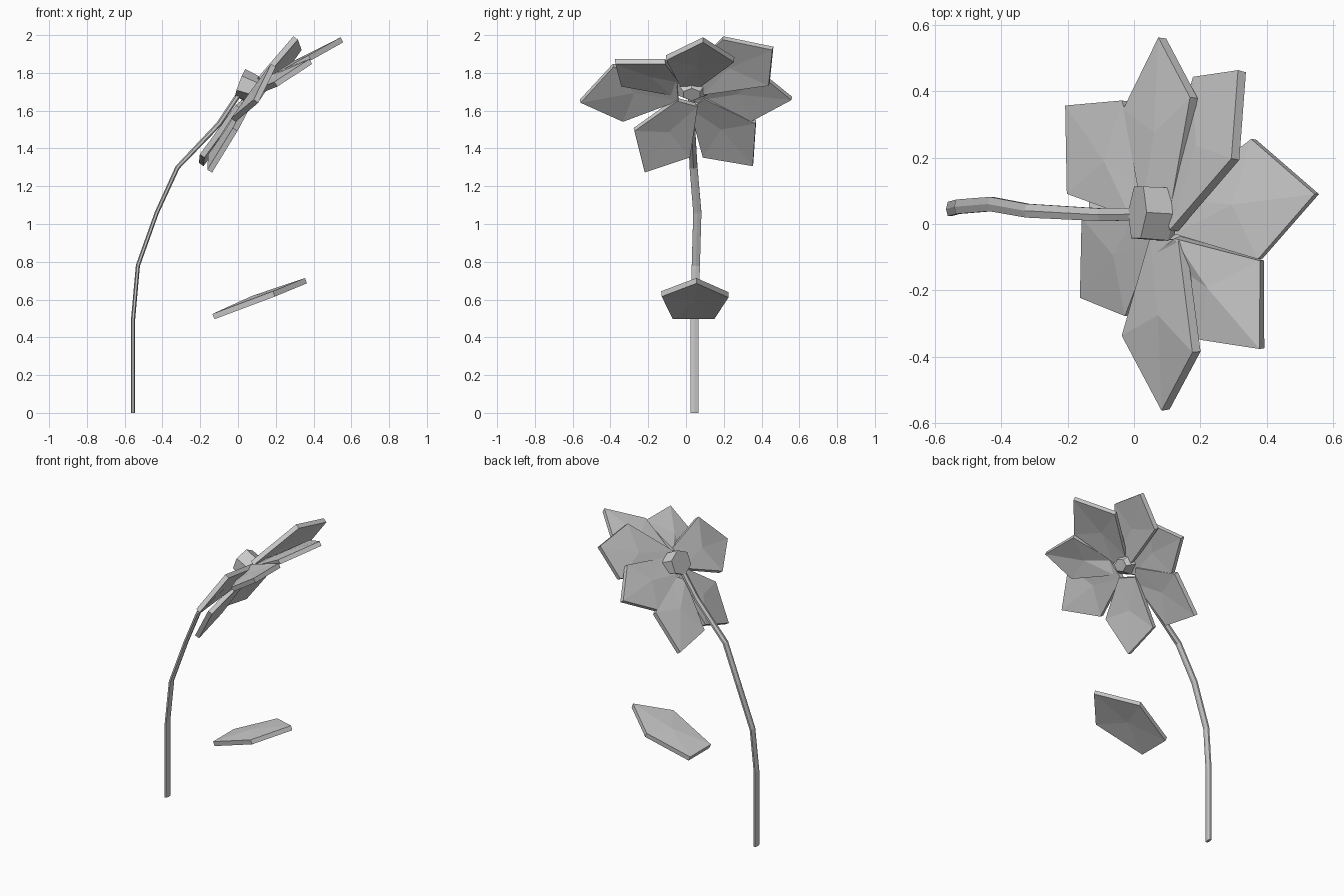
import bpy, math
from mathutils import Vector


def make_object(name, verts, faces):
    mesh = bpy.data.meshes.new(name)
    mesh.from_pydata([tuple(v) for v in verts], [], faces)
    mesh.update()
    obj = bpy.data.objects.new(name, mesh)
    bpy.context.collection.objects.link(obj)
    return obj


def loft(name, path, sizes, sides=6):
    """Tube along a path; sizes = (half width in y, half depth across)."""
    pts = [Vector(p) for p in path]
    verts = []
    for i, p in enumerate(pts):
        t = (pts[min(i + 1, len(pts) - 1)] - pts[max(i - 1, 0)]).normalized()
        across = Vector((0, 1, 0)).cross(t).normalized()
        side = t.cross(across)
        for k in range(sides):
            a = 2 * math.pi * (k + 0.5) / sides
            verts.append(p + side * math.cos(a) * sizes[i][0] + across * math.sin(a) * sizes[i][1])
    faces = [[r * sides + k, r * sides + (k + 1) % sides,
              (r + 1) * sides + (k + 1) % sides, (r + 1) * sides + k]
             for r in range(len(pts) - 1) for k in range(sides)]
    faces += [list(range(sides))[::-1], list(range((len(pts) - 1) * sides, len(pts) * sides))]
    return make_object(name, verts, faces)


def blade(name, outline, back, bulge=0.012, thickness=0.03):
    """Thick pentagonal blade with a slightly raised centre."""
    pts = [Vector(p) for p in outline]
    centre = sum(pts, Vector()) / len(pts) + Vector(back).normalized() * bulge
    n = len(pts)
    obj = make_object(name, pts + [centre], [[i, (i + 1) % n, n] for i in range(n)])
    mod = obj.modifiers.new("thickness", 'SOLIDIFY')
    mod.thickness = thickness
    mod.offset = 0
    return obj


# Curved stem
stem = [(-0.555, 0.045, 0), (-0.555, 0.045, 0.5), (-0.53, 0.052, 0.78), (-0.43, 0.06, 1.06),
        (-0.32, 0.04, 1.3), (-0.1, 0.028, 1.53), (0.02, 0.03, 1.71)]
loft("stem", stem, [(0.025, 0.011)] * 4 + [(0.024, 0.012), (0.022, 0.014), (0.022, 0.014)])

# Flower heart
loft("flower_heart", [(0.01, 0.035, 1.745), (0.09, 0.03, 1.715), (0.135, 0.03, 1.685)],
     [(0.09, 0.08), (0.092, 0.07), (0.05, 0.04)])

# Petals: base, side, tip, side, base
petals = [
    [(0.13, -0.03, 1.74), (0.38, -0.105, 1.88), (0.55, 0.09, 1.975), (0.36, 0.255, 1.87), (0.13, 0.08, 1.74)],
    [(0.08, -0.08, 1.69), (0.2, -0.345, 1.74), (0.385, -0.375, 1.86), (0.385, -0.11, 1.86), (0.13, -0.04, 1.76)],
    [(0.06, -0.04, 1.66), (-0.025, -0.335, 1.55), (0.095, -0.56, 1.65), (0.188, -0.385, 1.84), (0.145, -0.05, 1.77)],
    [(0.03, 0.06, 1.63), (-0.145, 0.02, 1.36), (-0.15, -0.22, 1.28), (-0.015, -0.275, 1.5), (0.07, -0.05, 1.66)],
    [(0.06, 0.1, 1.67), (-0.025, 0.37, 1.54), (-0.195, 0.355, 1.315), (-0.19, 0.09, 1.36), (0.0, 0.02, 1.62)],
    [(0.12, 0.045, 1.75), (0.18, 0.38, 1.81), (0.085, 0.56, 1.665), (-0.02, 0.345, 1.55), (0.035, 0.04, 1.66)],
    [(0.12, -0.02, 1.77), (0.305, 0.195, 1.985), (0.325, 0.46, 1.93), (0.19, 0.44, 1.74), (0.09, 0.09, 1.69)],
]
for i, outline in enumerate(petals):
    blade(f"petal_{i + 1}", outline, (-1, 0, 1))

# Loose leaf
leaf = [(-0.13, -0.07, 0.51), (0.19, -0.13, 0.63), (0.36, 0.055, 0.7), (0.14, 0.225, 0.625), (-0.13, 0.15, 0.51)]
blade("leaf", leaf, (-0.4, 0, 1))
